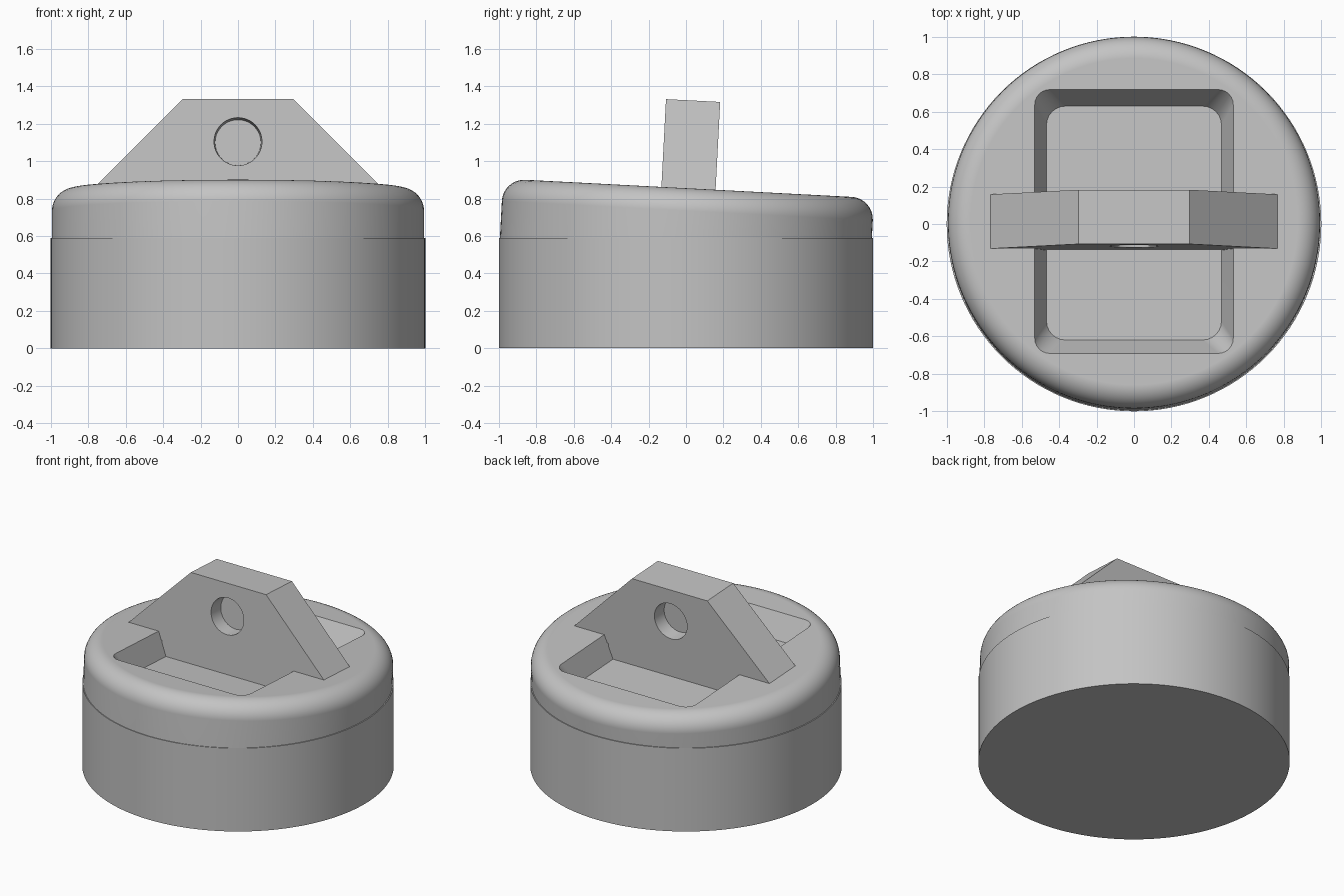
import bpy, bmesh
from math import radians, sin, cos, pi
from mathutils import Matrix

if "Cube" in bpy.data.objects:
    bpy.data.objects.remove(bpy.data.objects["Cube"])

grey = bpy.data.materials.new("Plain grey")
grey.use_nodes = True
colour = (0.55, 0.55, 0.55, 1)
grey.diffuse_color = colour
grey.node_tree.nodes["Principled BSDF"].inputs["Base Color"].default_value = colour

# The lid and its handle lean back together about this frame
TILT = Matrix.Translation((0, 0, 0.6)) @ Matrix.Rotation(radians(-3), 4, 'X')
SIDES = 128
LID_TOP = 0.255


def loft(name, rings, matrix=Matrix()):
    """Closed solid through rings of equal point count."""
    bm = bmesh.new()
    loops = [[bm.verts.new(p) for p in ring] for ring in rings]
    n = len(loops[0])
    for a, b in zip(loops, loops[1:]):
        for i in range(n):
            j = (i + 1) % n
            bm.faces.new((a[i], a[j], b[j], b[i]))
    bm.faces.new(loops[0][::-1])
    bm.faces.new(loops[-1])
    bmesh.ops.recalc_face_normals(bm, faces=bm.faces)
    mesh = bpy.data.meshes.new(name)
    bm.to_mesh(mesh)
    bm.free()
    mesh.materials.append(grey)
    obj = bpy.data.objects.new(name, mesh)
    bpy.context.collection.objects.link(obj)
    obj.matrix_world = matrix
    return obj


def circle(r, z, n=SIDES):
    return [(r * cos(2 * pi * i / n), r * sin(2 * pi * i / n), z) for i in range(n)]


def rounded_rect(hx, hy, r, z, steps=6):
    pts = []
    for k, (sx, sy) in enumerate(((1, 1), (-1, 1), (-1, -1), (1, -1))):
        for i in range(steps + 1):
            a = (k + i / steps) * pi / 2
            pts.append((sx * (hx - r) + r * cos(a), sy * (hy - r) + r * sin(a), z))
    return pts


def select(obj):
    bpy.ops.object.select_all(action='DESELECT')
    obj.select_set(True)
    bpy.context.view_layer.objects.active = obj


def carve(obj, cutter):
    cutter.hide_render = True
    mod = obj.modifiers.new("Carve", 'BOOLEAN')
    mod.object, mod.operation, mod.solver = cutter, 'DIFFERENCE', 'EXACT'
    select(obj)
    bpy.ops.object.modifier_apply(modifier=mod.name)
    bpy.data.objects.remove(cutter)


def smooth(obj):
    select(obj)
    bpy.ops.object.shade_smooth_by_angle(angle=radians(30))
    mod = obj.modifiers.new("Even normals", 'WEIGHTED_NORMAL')
    mod.keep_sharp = True


# Straight round base
base = loft("base", [circle(1, 0), circle(1, 0.59)])

# Lid with a rounded rim
R, EDGE, STEPS = 0.993, 0.12, 10
rim = [circle(R - EDGE + EDGE * cos(a), LID_TOP - EDGE + EDGE * sin(a))
       for a in (i / STEPS * pi / 2 for i in range(STEPS + 1))]
lid = loft("lid", [circle(R, -0.07)] + rim, TILT)

# Tapered recess in the lid, its cutter carried on above the top
DEPTH, OVER = 0.16, 0.08
pocket = loft("recess_cutter", [
    rounded_rect(0.467, 0.625, 0.1, LID_TOP - DEPTH),
    rounded_rect(0.53, 0.705, 0.08, LID_TOP),
    rounded_rect(0.53, 0.705, 0.08, LID_TOP + OVER)], TILT)
carve(lid, pocket)

# Handle bridging the recess, with sloping shoulders
HALF = 0.145
outline = [(0.5, 0.07), (0.5, 0.2), (0.765, 0.2), (0.765, LID_TOP), (0.295, 0.725)]
outline += [(-x, z) for x, z in reversed(outline)]
handle = loft("handle", [[(x, y, z) for x, z in outline] for y in (-HALF, HALF)], TILT)

# Blind round hole in each face of the handle
for side in (-1, 1):
    place = TILT @ Matrix.Translation((0, side * HALF, 0.497)) @ Matrix.Rotation(-side * pi / 2, 4, 'X')
    hole = loft("hole_cutter", [circle(0.122, -0.1, 48), circle(0.128, 0, 48),
                                circle(0.128, 0.05, 48)], place)
    carve(handle, hole)

for part in (base, lid, handle):
    smooth(part)
